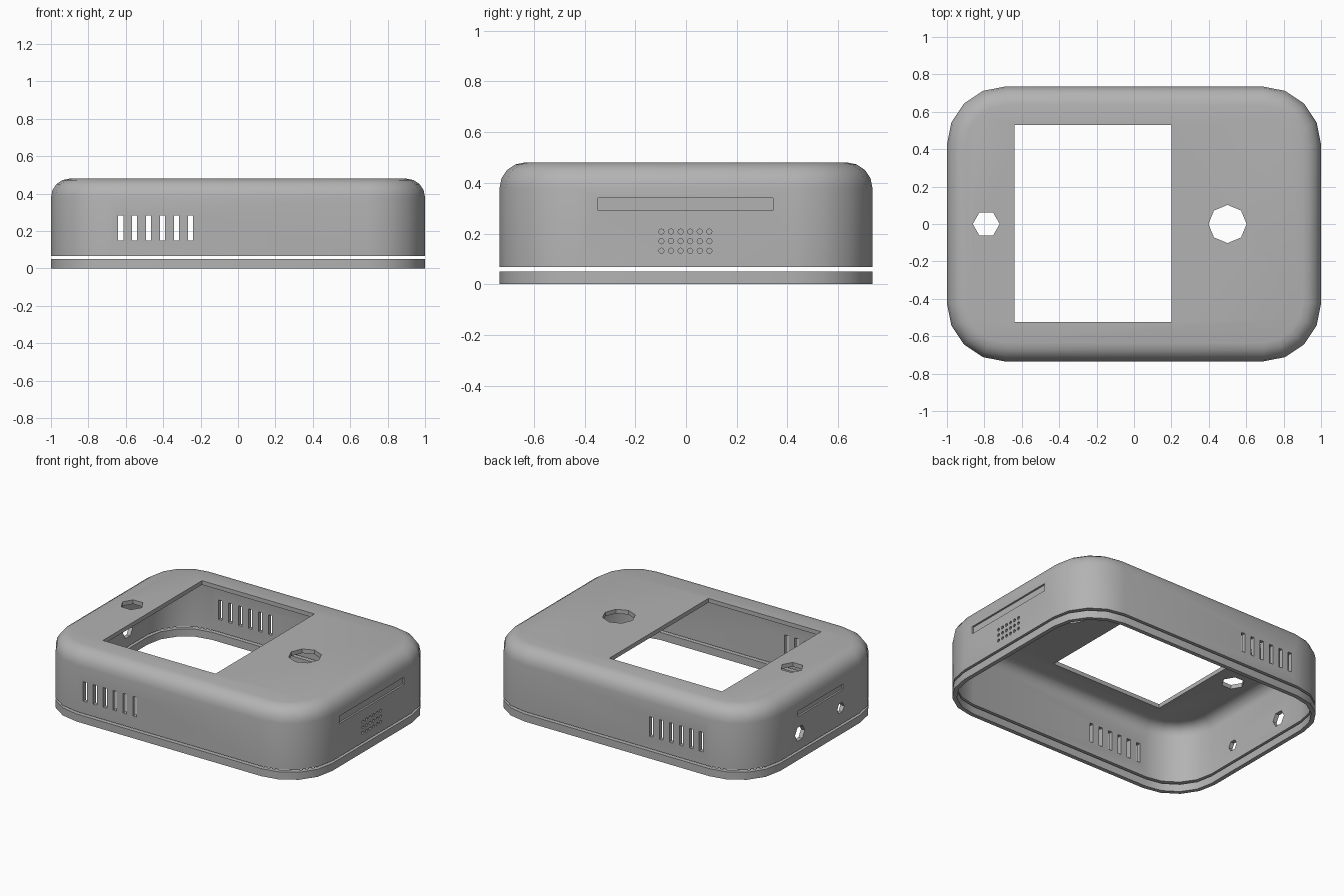
import bpy, bmesh, math
from mathutils import Matrix

if "Cube" in bpy.data.objects:
    bpy.data.objects.remove(bpy.data.objects["Cube"])

HALF_X, HALF_Y, CORNER = 1.0, 0.735, 0.31
WALL, HEIGHT, FILLET = 0.028, 0.48, 0.1

grey = bpy.data.materials.new("matte_grey")
grey.use_nodes = True
grey.diffuse_color = (0.45, 0.45, 0.45, 1)
grey.node_tree.nodes["Principled BSDF"].inputs["Base Color"].default_value = grey.diffuse_color


def outline(bm, inset, z, steps=4):
    """Rounded rectangle loop of vertices, moved inward by inset."""
    r = CORNER - inset
    loop = []
    for i, (sx, sy) in enumerate([(1, 1), (-1, 1), (-1, -1), (1, -1)]):
        for k in range(steps + 1):
            a = math.pi / 2 * (i + k / steps)
            loop.append(bm.verts.new((sx * (HALF_X - CORNER) + r * math.cos(a),
                                      sy * (HALF_Y - CORNER) + r * math.sin(a), z)))
    return loop


def bridge(bm, loops):
    for a, b in zip(loops, loops[1:]):
        for i in range(len(a)):
            j = (i + 1) % len(a)
            bm.faces.new((a[i], a[j], b[j], b[i]))


def finish(bm, name):
    bmesh.ops.recalc_face_normals(bm, faces=bm.faces)
    mesh = bpy.data.meshes.new(name)
    bm.to_mesh(mesh)
    bm.free()
    mesh.materials.append(grey)
    obj = bpy.data.objects.new(name, mesh)
    bpy.context.collection.objects.link(obj)
    return obj


def smooth(obj):
    bpy.ops.object.select_all(action='DESELECT')
    obj.select_set(True)
    bpy.context.view_layer.objects.active = obj
    bpy.ops.object.shade_smooth_by_angle(angle=math.radians(30))


def box(bm, x, y, z):
    """Box between (low, high) pairs on each axis."""
    size = [b - a for a, b in (x, y, z)]
    mid = [(a + b) / 2 for a, b in (x, y, z)]
    bmesh.ops.create_cube(bm, size=1, matrix=Matrix.Translation(mid) @ Matrix.Diagonal((*size, 1)))


def drill(bm, centre, radius, sides, depth, axis='Z'):
    turn = Matrix.Rotation(math.pi / 2, 4, 'Y') if axis == 'X' else Matrix.Identity(4)
    spin = Matrix.Rotation(math.pi / 2, 4, 'Z') if sides == 6 and axis == 'Z' else Matrix.Identity(4)
    bmesh.ops.create_cone(bm, cap_ends=True, segments=sides, radius1=radius, radius2=radius,
                          depth=depth, matrix=Matrix.Translation(centre) @ turn @ spin)


# Upper shell: outer skin with rounded top edge, and matching inner skin
bm = bmesh.new()
skins = []
for inset in (0, WALL):
    r = FILLET - inset
    loops = [outline(bm, inset, 0.067)]
    for k in range(5):
        a = math.pi / 2 * k / 4
        loops.append(outline(bm, inset + r * (1 - math.cos(a)), HEIGHT - FILLET + r * math.sin(a)))
    bridge(bm, loops)
    bm.faces.new(loops[-1])
    skins.append(loops[0])
bridge(bm, skins)
shell = finish(bm, "upper_shell")

# Cutters: screen window, button holes, vents, side ports, grooves, speaker dimples
bm = bmesh.new()
box(bm, (-0.64, 0.2), (-0.525, 0.53), (0.4, 0.6))
drill(bm, (0.5, 0, HEIGHT), 0.102, 8, 0.2)
drill(bm, (-0.79, 0, HEIGHT), 0.072, 6, 0.2)
for side in (-1, 1):
    for i in range(6):
        x = -0.627 + 0.0745 * i
        y = side * HALF_Y
        box(bm, (x - 0.0135, x + 0.0135), (y - 0.08, y + 0.08), (0.15, 0.282))
drill(bm, (-HALF_X, 0.215, 0.175), 0.052, 6, 0.2, 'X')
drill(bm, (-HALF_X, -0.22, 0.178), 0.037, 6, 0.2, 'X')
box(bm, (-1.05, -0.988), (-0.245, 0.235), (0.293, 0.33))
box(bm, (0.988, 1.05), (-0.347, 0.343), (0.29, 0.34))
for col in range(6):
    for row in range(3):
        drill(bm, (1.02, -0.097 + 0.0378 * col, 0.132 + 0.0378 * row), 0.0105, 8, 0.064, 'X')
cutter = finish(bm, "opening_cutter")
cutter.hide_render = True

cut = shell.modifiers.new("openings", 'BOOLEAN')
cut.operation = 'DIFFERENCE'
cut.solver = 'EXACT'
cut.object = cutter
bpy.context.view_layer.objects.active = shell
bpy.ops.object.modifier_apply(modifier=cut.name)
bpy.data.objects.remove(cutter)
smooth(shell)

# Base ring: separate band below the narrow gap
bm = bmesh.new()
bridge(bm, [outline(bm, 0, 0), outline(bm, 0, 0.051), outline(bm, WALL, 0.051),
            outline(bm, WALL, 0)])
bm.verts.ensure_lookup_table()
n = len(bm.verts) // 4
bridge(bm, [bm.verts[3 * n:], bm.verts[:n]])
smooth(finish(bm, "base_ring"))
